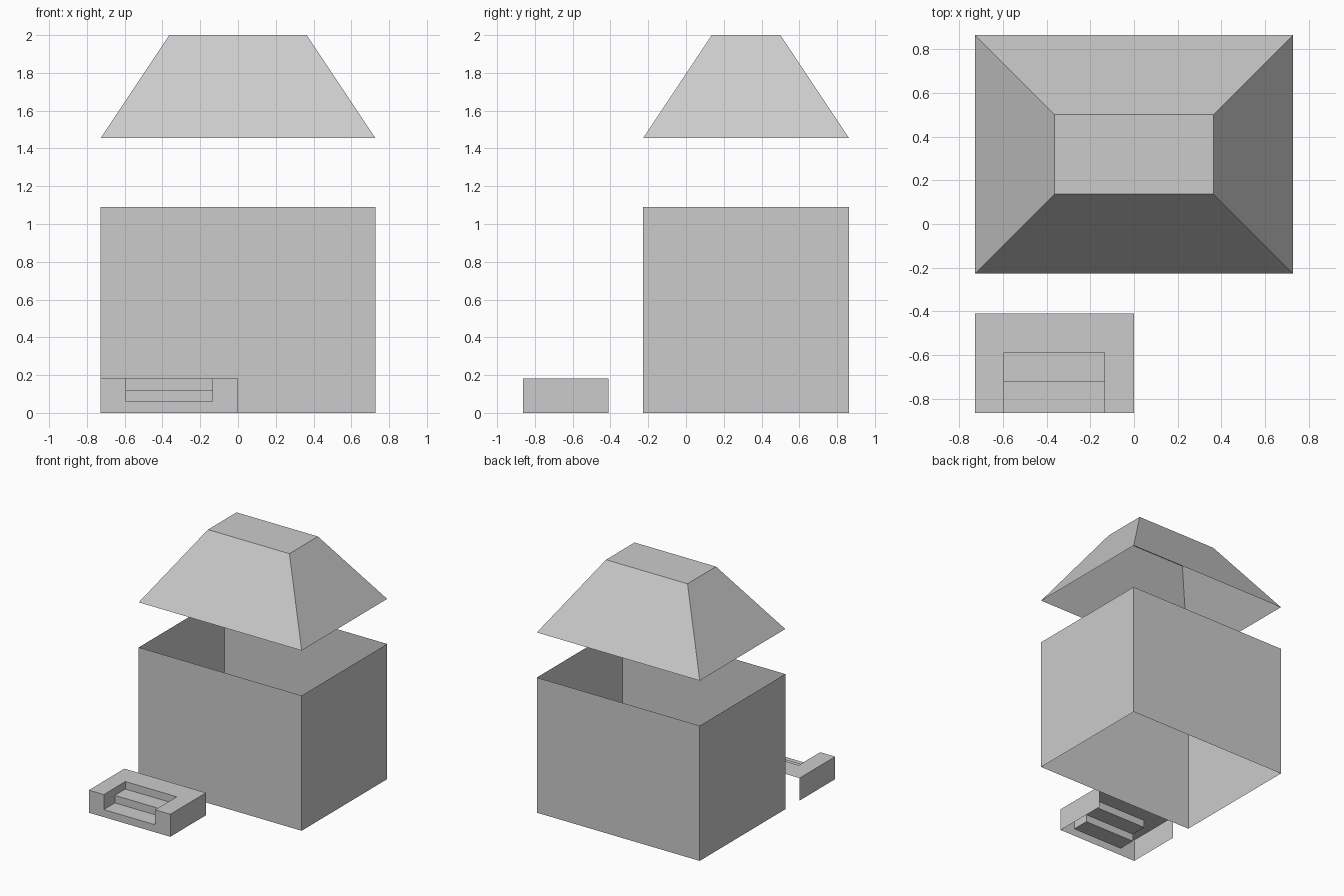
import bpy, bmesh
from mathutils import Vector

if "Cube" in bpy.data.objects:
    bpy.data.objects.remove(bpy.data.objects["Cube"])

U = 2 / 11                      # base module of the model
X = 4 * U                       # half width of the house
Y0, Y1 = -1.25 * U, 4.75 * U    # house front and back


def finish(name, bm):
    mesh = bpy.data.meshes.new(name)
    bm.to_mesh(mesh)
    bm.free()
    obj = bpy.data.objects.new(name, mesh)
    bpy.context.collection.objects.link(obj)


def open_block(name, z0, z1, top, open_top):
    """Thin shell block, top scaled to the half sizes in 'top', bottom left open."""
    bm = bmesh.new()
    bmesh.ops.create_cube(bm, size=2)
    gone = [f for f in bm.faces if f.normal.z < -0.5 or (open_top and f.normal.z > 0.5)]
    bmesh.ops.delete(bm, geom=gone, context='FACES_ONLY')
    yc, base = (Y0 + Y1) / 2, (X, (Y1 - Y0) / 2)
    for v in bm.verts:
        hx, hy = top if v.co.z > 0 else base
        v.co = Vector((v.co.x * hx, yc + v.co.y * hy, z1 if v.co.z > 0 else z0))
    finish(name, bm)


# House walls: open above and below
open_block("walls", 0, 6 * U, (X, 3 * U), True)

# Roof: truncated pyramid shell with a flat cap
open_block("roof", 8 * U, 11 * U, (2 * U, U), False)

# Porch steps: shell open at the bottom and back, with a stair notch
xl, xr, h = -X, 0, U
nl, nr = -0.594, -0.135
yf, yb = -4.75 * U, -2.25 * U
y1, y2 = -0.722, -0.588
stair = [(yf, h / 3), (y1, h / 3), (y1, 2 * h / 3), (y2, 2 * h / 3), (y2, h)]

faces = [
    # front, notched
    [(x, yf, z) for x, z in [(xl, 0), (xr, 0), (xr, h), (nr, h),
                             (nr, h / 3), (nl, h / 3), (nl, h), (xl, h)]],
    # top, notched
    [(x, y, h) for x, y in [(xl, yf), (nl, yf), (nl, y2), (nr, y2),
                            (nr, yf), (xr, yf), (xr, yb), (xl, yb)]],
    # outer sides
    [(xr, yf, 0), (xr, yb, 0), (xr, yb, h), (xr, yf, h)],
    [(xl, yb, 0), (xl, yf, 0), (xl, yf, h), (xl, yb, h)],
    # notch sides
    [(nl, y, z) for y, z in stair + [(yf, h)]],
    [(nr, y, z) for y, z in reversed(stair + [(yf, h)])],
]
# treads and risers
for (ya, za), (yc, zc) in zip(stair, stair[1:]):
    faces.append([(nl, ya, za), (nr, ya, za), (nr, yc, zc), (nl, yc, zc)])

bm = bmesh.new()
for pts in faces:
    bm.faces.new([bm.verts.new(p) for p in pts])
bmesh.ops.remove_doubles(bm, verts=bm.verts[:], dist=1e-4)
finish("porch_steps", bm)
